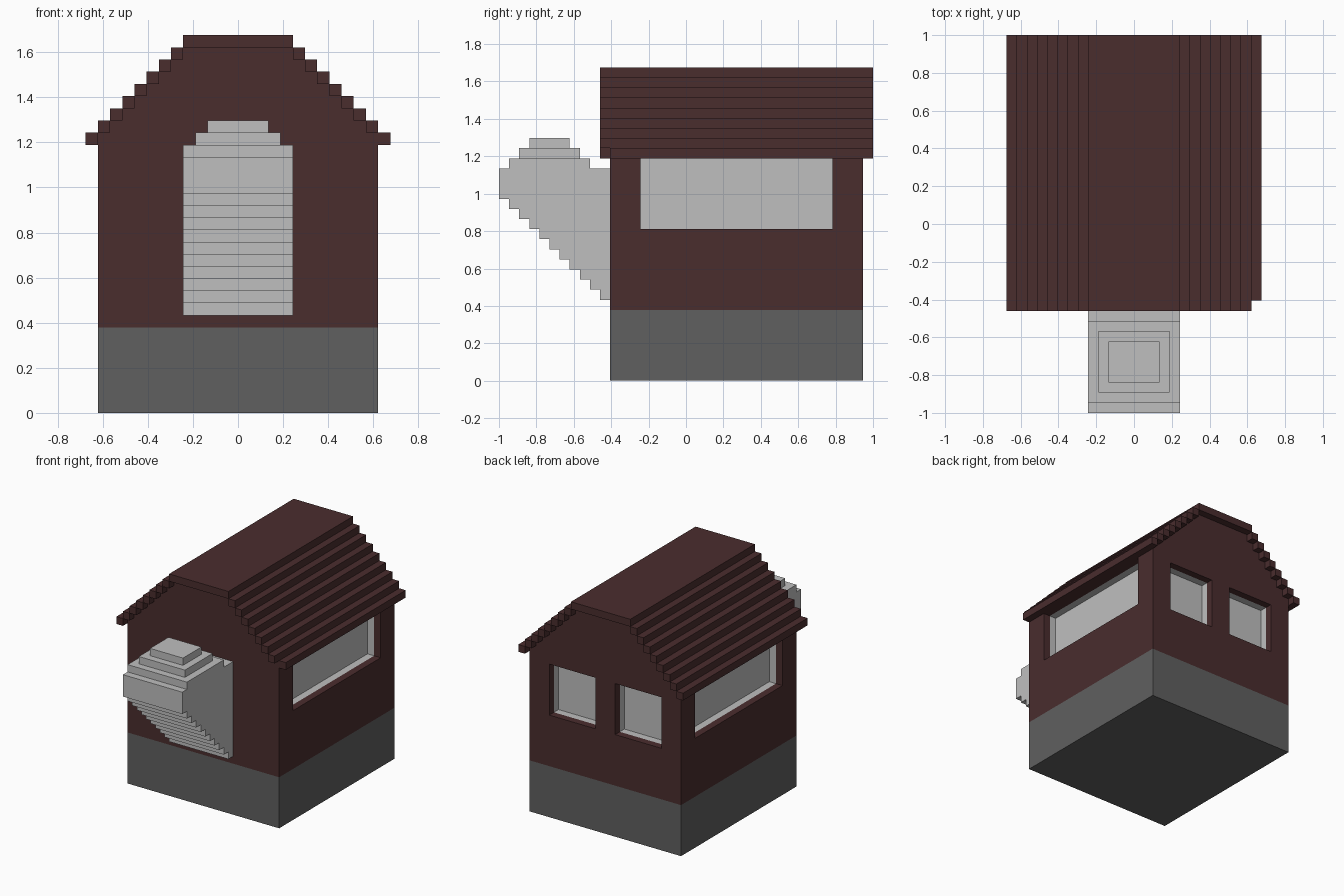
import bpy, bmesh
from mathutils import Vector

if "Cube" in bpy.data.objects:
    bpy.data.objects.remove(bpy.data.objects["Cube"], do_unlink=True)

U = 2 / 37      # one block; all sizes below are in blocks
MID_Y = 18.5    # depth is counted from the front of the bay


def material(name, rgb):
    m = bpy.data.materials.new(name)
    m.use_nodes = True
    m.diffuse_color = (*rgb, 1)
    m.node_tree.nodes["Principled BSDF"].inputs["Base Color"].default_value = (*rgb, 1)
    return m


BROWN = material("dark brown", (0.068, 0.026, 0.027))
GREY = material("stone grey", (0.115, 0.115, 0.115))
LIGHT = material("light grey", (0.52, 0.52, 0.52))


def finish(bm, name, *mats):
    """Turn block units into model units and link the object."""
    bmesh.ops.recalc_face_normals(bm, faces=bm.faces)
    for v in bm.verts:
        v.co = Vector((v.co.x, v.co.y - MID_Y, v.co.z)) * U
    me = bpy.data.meshes.new(name)
    bm.to_mesh(me)
    bm.free()
    for m in mats:
        me.materials.append(m)
    ob = bpy.data.objects.new(name, me)
    bpy.context.collection.objects.link(ob)
    return ob


def add_box(bm, x, y, z):
    verts = bmesh.ops.create_cube(bm, size=1)["verts"]
    for v in verts:
        v.co = [r[0] if c < 0 else r[1] for c, r in zip(v.co, (x, y, z))]


def box(name, mat, x, y, z):
    bm = bmesh.new()
    add_box(bm, x, y, z)
    return finish(bm, name, mat)


def extruded(name, mat, points, offset):
    bm = bmesh.new()
    face = bm.faces.new([bm.verts.new(p) for p in points])
    moved = bmesh.ops.extrude_face_region(bm, geom=[face])["geom"]
    bmesh.ops.translate(bm, vec=offset,
                        verts=[g for g in moved if isinstance(g, bmesh.types.BMVert)])
    # the starting face stays as the closing cap
    if not face.is_valid:
        bm.faces.new([v for v in bm.verts][:len(points)])
    return finish(bm, name, mat)


def cut_windows(bm, normal, axis, spans, heights):
    """Recess windows in one wall: a brown reveal, then a light one and a pane."""
    normal = Vector(normal)

    def wall():
        return [f for f in bm.faces if f.normal.dot(normal) > 0.99]

    cuts = [(axis, c) for s in spans for c in s] + [(2, h) for h in heights]
    for ax, c in cuts:
        faces = wall()
        geom = faces + list({e for f in faces for e in f.edges}) \
            + list({v for f in faces for v in f.verts})
        co, no = Vector(), Vector()
        co[ax], no[ax] = c, 1
        bmesh.ops.bisect_plane(bm, geom=geom, plane_co=co, plane_no=no, dist=1e-4)
        bm.normal_update()
    panes = []
    for f in wall():
        c = f.calc_center_median()
        if heights[0] < c.z < heights[1] and any(a < c[axis] < b for a, b in spans):
            panes.append(f)
    for pane in panes:
        for _ in range(2):
            pane = bmesh.ops.extrude_discrete_faces(bm, faces=[pane])["faces"][0]
            bmesh.ops.translate(bm, vec=-normal, verts=list(pane.verts))
        for e in pane.edges:
            for f in e.link_faces:
                f.material_index = 1
    bm.normal_update()


# Foundation
box("foundation", GREY, (-11.5, 11.5), (11, 36), (0, 7))

# Walls with a long window on each side and two square ones at the back
bm = bmesh.new()
add_box(bm, (-11.5, 11.5), (11, 36), (7, 23))
bmesh.ops.recalc_face_normals(bm, faces=bm.faces)
bm.normal_update()
for side in (-1, 1):
    cut_windows(bm, (side, 0, 0), 1, [(14, 33)], (15, 22))
cut_windows(bm, (0, 1, 0), 0, [(-8.5, -1.5), (1.5, 8.5)], (14, 21))
finish(bm, "walls", BROWN, LIGHT)

# Stepped gable between the walls and the roof
right = [p for k in range(1, 8) for p in ((11.5 - k, 22 + k), (11.5 - k, 23 + k))]
outline = right + [(-x, z) for x, z in reversed(right)]
extruded("gable", BROWN, [(x, 11, z) for x, z in outline], (0, 25, 0))

# Roof: rows of beams climbing to a flat ridge; the left eave starts one block back
bm = bmesh.new()
for k in range(8):
    for side in (-1, 1):
        xs = sorted((side * (11.5 - k), side * (12.5 - k)))
        start = 11 if k == 0 and side == 1 else 10
        add_box(bm, xs, (start, 37), (22 + k, 23 + k))
add_box(bm, (-4.5, 4.5), (10, 37), (30, 31))
finish(bm, "roof", BROWN)

# Front bay with a stepped underside and a tiered cap
profile = [(0, 18), (0, 21), (1, 21), (1, 22), (9, 22), (9, 21), (11, 21), (11, 8)]
profile += [p for k in range(10, 0, -1) for p in ((k, 18 - k), (k, 19 - k))]
extruded("front_bay", LIGHT, [(-4.5, y, z) for y, z in profile], (9, 0, 0))
box("bay_cap_lower", LIGHT, (-3.5, 3.5), (2, 8), (22, 23))
box("bay_cap_upper", LIGHT, (-2.5, 2.5), (3, 7), (23, 24))
